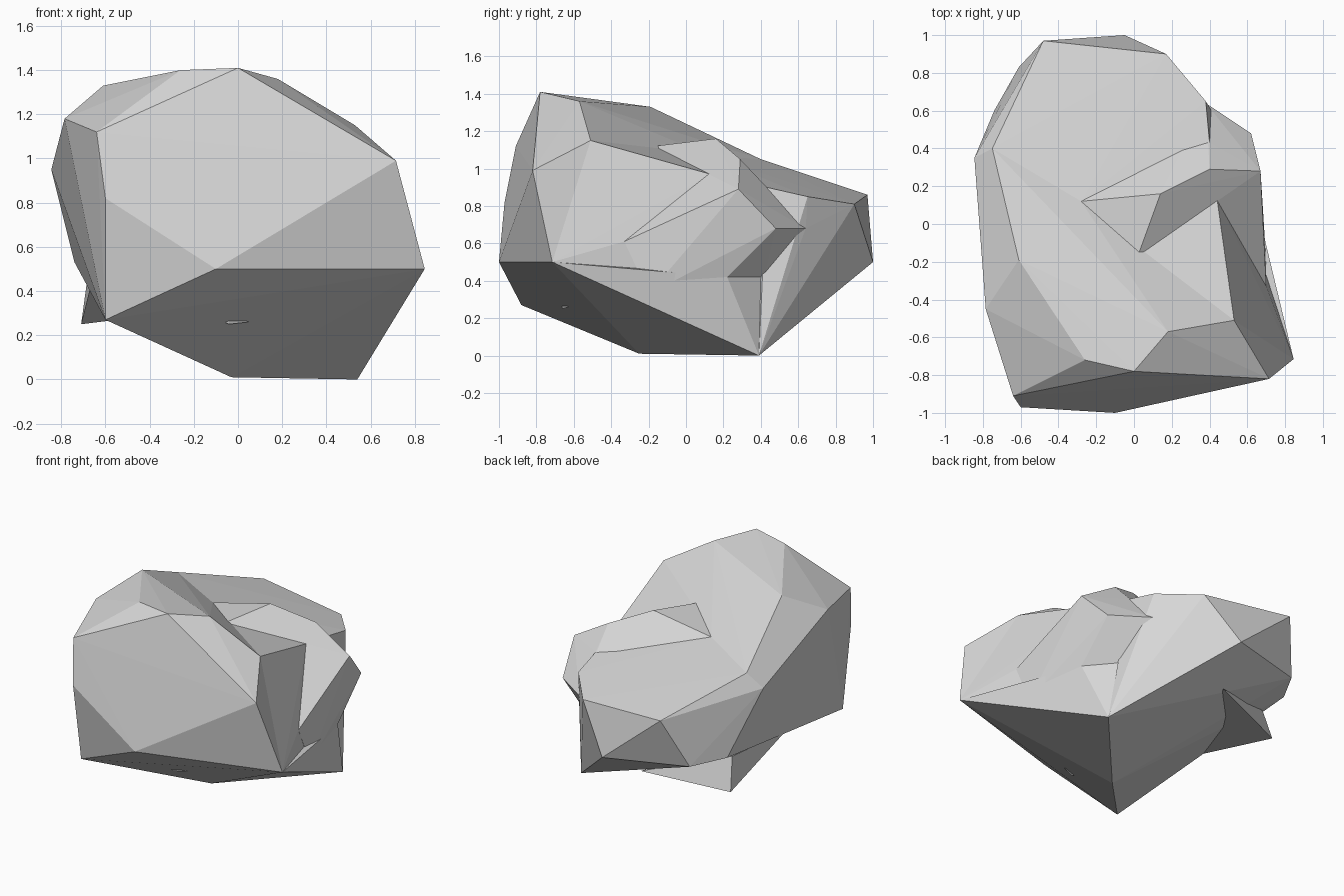
import bpy
import bmesh
from mathutils import Vector

default_cube = bpy.data.objects.get("Cube")
if default_cube:
    bpy.data.objects.remove(default_cube, do_unlink=True)

# Single stone colour
stone = bpy.data.materials.new("stone_grey")
stone.use_nodes = True
stone_colour = (0.68, 0.68, 0.68, 1.0)
stone.diffuse_color = stone_colour
bsdf = stone.node_tree.nodes["Principled BSDF"]
bsdf.inputs["Base Color"].default_value = stone_colour
bsdf.inputs["Roughness"].default_value = 0.9


def chunk(name, *corners):
    """Make one flat-faced piece of rock as the convex hull of its corners."""
    bm = bmesh.new()
    for corner in corners:
        bm.verts.new(Vector(corner))
    result = bmesh.ops.convex_hull(bm, input=bm.verts[:], use_existing_faces=False)
    spare = {e for e in result["geom_interior"] + result["geom_unused"]
             if isinstance(e, bmesh.types.BMVert)}
    bmesh.ops.delete(bm, geom=list(spare), context="VERTS")
    bmesh.ops.recalc_face_normals(bm, faces=bm.faces[:])
    mesh = bpy.data.meshes.new(name)
    bm.to_mesh(mesh)
    bm.free()
    mesh.materials.append(stone)
    rock_piece = bpy.data.objects.new(name, mesh)
    bpy.context.collection.objects.link(rock_piece)
    return rock_piece


# Corners of the front brow
peak = (0, -0.78, 1.41)
brow_left = (0.715, -0.82, 0.99)
cheek_left = (0.845, -0.715, 0.5)
chin = (-0.1, -1, 0.5)
cheek_right = (-0.6, -0.97, 0.82)
jaw_right = (-0.6, -0.88, 0.27)
brow_right = (-0.64, -0.91, 1.12)
crest_right = (-0.26, -0.72, 1.4)
crest_left = (0.18, -0.57, 1.36)
shoulder_left = (0.53, -0.51, 1.15)
shoulder_right = (-0.785, -0.45, 1.18)
ridge = (-0.61, -0.19, 1.33)

# Corners under the rock and around the rear
foot_left = (0.54, 0.39, 0)
foot_front = (-0.03, -0.25, 0.01)
rim_right = (-0.75, 0.4, 1.05)
hip_right = (-0.845, 0.35, 0.95)
flank_right = (-0.74, 0.6, 0.53)
heel_right = (-0.61, 0.83, 0.52)
heel_back = (-0.05, 1, 0.5)
tail_right = (-0.48, 0.97, 0.86)
tail_left = (0.17, 0.9, 0.81)
rim_left = (0.38, 0.65, 0.85)

# Corners of the left boulder and the valley beside it
valley = (-0.28, 0.12, 1.07)
saddle = (0.02, -0.17, 1.12)
knob = (0.14, 0.16, 1.16)
knob_back = (0.4, 0.29, 1.05)
knob_left = (0.67, 0.28, 0.89)
crease = (0.4, 0.43, 0.9)
bulge = (0.62, 0.48, 0.68)
bulge_back = (0.38, 0.64, 0.68)
lip = (0.7, -0.33, 0.61)
lip_low = (0.7, -0.2, 0.33)
under_front = (0.62, 0.22, 0.42)
under_back = (0.45, 0.42, 0.42)
spur = (0.44, 0.13, 0.97)
core = (0, 0, 0.5)

chunk("front_rock", peak, brow_left, cheek_left, chin, cheek_right, jaw_right,
      brow_right, crest_right, crest_left, shoulder_left, shoulder_right, ridge,
      foot_left, foot_front, rim_right, hip_right, flank_right, valley)

chunk("rear_rock", rim_right, hip_right, flank_right, heel_right, heel_back,
      tail_right, tail_left, rim_left, bulge_back, crease, valley,
      under_back, foot_left, foot_front, jaw_right)

chunk("left_spur", shoulder_left, spur, saddle, cheek_left, lip, core, foot_left)

chunk("left_base", cheek_left, lip_low, under_front, under_back, foot_left, core)

chunk("left_boulder", valley, saddle, knob, knob_back, knob_left, crease,
      bulge, bulge_back, lip, lip_low, under_front, under_back, core)

# Splinter hanging below the right flank
chunk("right_splinter", (-0.71, 0.52, 0.25), (-0.145, 0.71, 0.32),
      (-0.68, 0.46, 0.47), (-0.67, -0.14, 0.41))

# Tiny chip poking out of the underside
chunk("underside_chip", (-0.08, -0.66, 0.265), (-0.04, -0.67, 0.285),
      (0.05, -0.63, 0.26), (-0.04, -0.66, 0.25), (-0.03, -0.6, 0.3))
